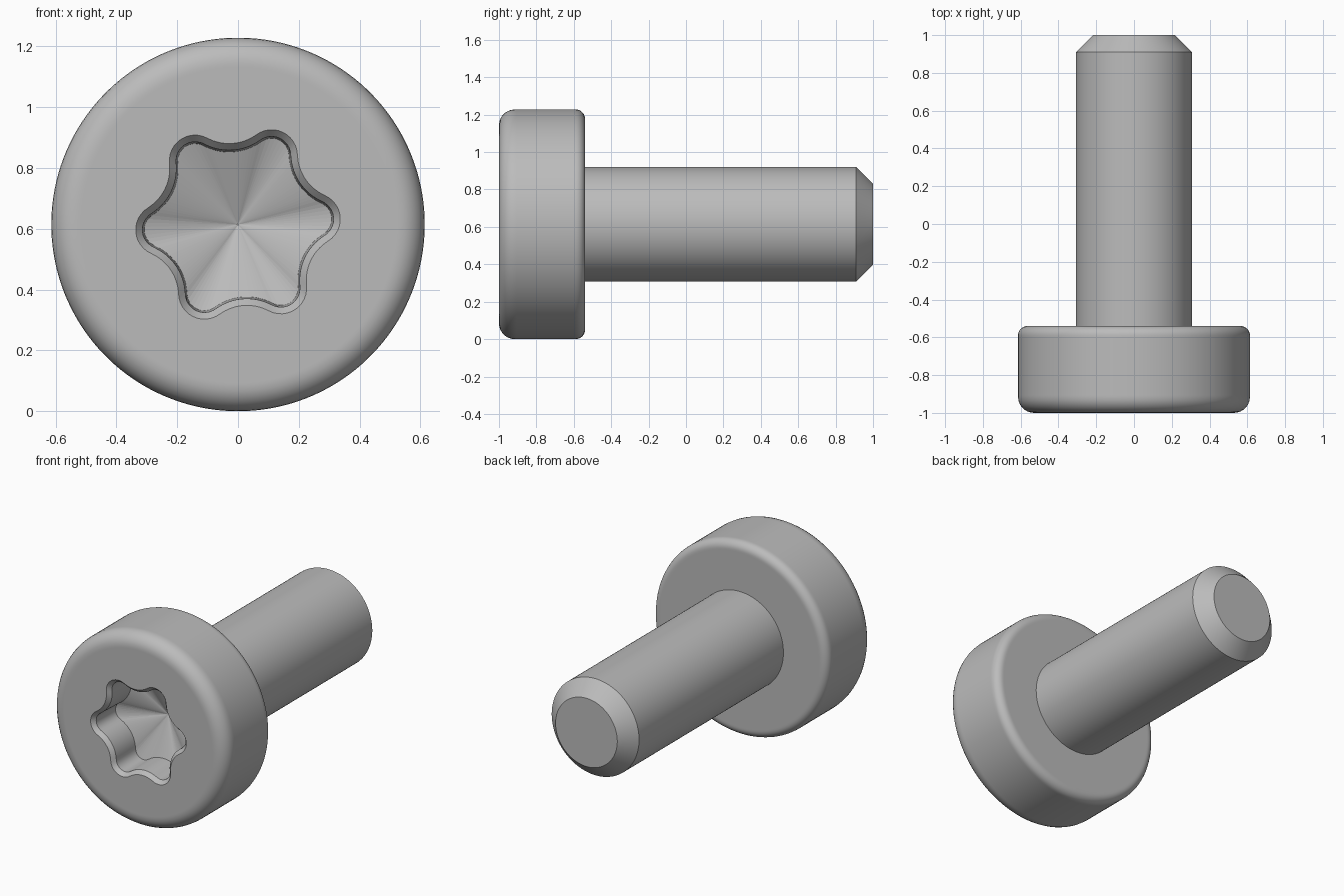
import bpy, bmesh, math

cube = bpy.data.objects.get("Cube")
if cube:
    bpy.data.objects.remove(cube, do_unlink=True)

SIDES = 144
PHASE = math.radians(4)
HEAD_R = 0.614

steel = bpy.data.materials.new("grey steel")
steel.use_nodes = True
steel.diffuse_color = (0.5, 0.5, 0.5, 1)
steel.node_tree.nodes["Principled BSDF"].inputs["Base Color"].default_value = (0.5, 0.5, 0.5, 1)


def lobed(offset):
    """Radius function of a six-lobed socket made of tangent arcs, shrunk by offset."""
    d, tip, valley = 0.252, 0.085, 0.267
    c = math.cos(math.pi / 6)
    # valley arc radius that makes both arcs tangent
    s = (d * d + valley ** 2 - 2 * d * valley * c - tip ** 2) / (2 * tip + 2 * d * c - 2 * valley)
    far = valley + s
    k = tip / (tip + s)
    tx = d + (far * c - d) * k
    ty = far * 0.5 * k
    switch = math.atan2(ty, tx)
    t, v = tip - offset, s + offset
    # tangent point moves along the line between the two arc centres
    k = t / (tip + s)
    switch = math.atan2(far * 0.5 * k, d + (far * c - d) * k)

    def radius(a):
        step = math.pi / 3
        p = abs((a - PHASE + step / 2) % step - step / 2)
        if p < switch:
            return d * math.cos(p) + math.sqrt(max(0, t * t - (d * math.sin(p)) ** 2))
        q = math.pi / 6 - p
        return far * math.cos(q) - math.sqrt(max(0, v * v - (far * math.sin(q)) ** 2))
    return radius


def round_ring(r):
    return lambda a: r


def fillet(r, y, size, start, steps=7):
    """Rings of a quarter-round edge about the centre (r, y)."""
    return [(round_ring(r + size * math.sin(start + i / steps * math.pi / 2)),
             y - size * math.cos(start + i / steps * math.pi / 2)) for i in range(steps + 1)]


def turned(name, rings, apex=None):
    """Skin a row of rings along y; cap the ends, with an optional cone at the first."""
    bm = bmesh.new()
    angles = [PHASE + math.tau * i / SIDES for i in range(SIDES)]
    loops = [[bm.verts.new((f(a) * math.cos(a), y, f(a) * math.sin(a) + HEAD_R))
              for a in angles] for f, y in rings]
    for one, two in zip(loops, loops[1:]):
        for i in range(SIDES):
            j = (i + 1) % SIDES
            bm.faces.new((one[i], one[j], two[j], two[i]))
    bm.faces.new(loops[-1])
    cone = []
    if apex is None:
        bm.faces.new(loops[0])
    else:
        point = bm.verts.new((0, apex, HEAD_R))
        cone = [bm.faces.new((point, loops[0][i], loops[0][(i + 1) % SIDES])) for i in range(SIDES)]
    bmesh.ops.recalc_face_normals(bm, faces=bm.faces)
    bm.faces.index_update()
    flat = [f.index for f in cone]
    mesh = bpy.data.meshes.new(name)
    bm.to_mesh(mesh)
    bm.free()
    mesh.materials.append(steel)
    obj = bpy.data.objects.new(name, mesh)
    bpy.context.collection.objects.link(obj)
    bpy.ops.object.select_all(action="DESELECT")
    obj.select_set(True)
    bpy.context.view_layer.objects.active = obj
    bpy.ops.object.shade_smooth_by_angle(angle=math.radians(30))
    for i in flat:
        mesh.polygons[i].use_smooth = False
    return obj


# Head: socket floor, wall and chamfer, then face, rounded edges and underside
front, back = 0.085, 0.05
socket = [(lobed(0.028), -0.79), (lobed(0.022), -0.975), (lobed(0), -1.0)]
face = [(round_ring(HEAD_R - front - 0.01), -1.0)]
front_edge = fillet(HEAD_R - front, -1 + front, front, 0)
side = [(round_ring(HEAD_R), -1 + front + 0.01), (round_ring(HEAD_R), -0.54 - back - 0.01)]
back_edge = fillet(HEAD_R - back, -0.54 - back, back, math.pi / 2)
underside = [(round_ring(HEAD_R - back - 0.01), -0.54), (round_ring(0.2), -0.54)]
turned("screw_head", socket + face + front_edge + side + back_edge + underside, apex=-0.70)

# Shank with a chamfered end
shank = [(0.307, -0.56), (0.307, 0.91), (0.217, 1.0)]
turned("screw_shank", [(round_ring(r), y) for r, y in shank])
